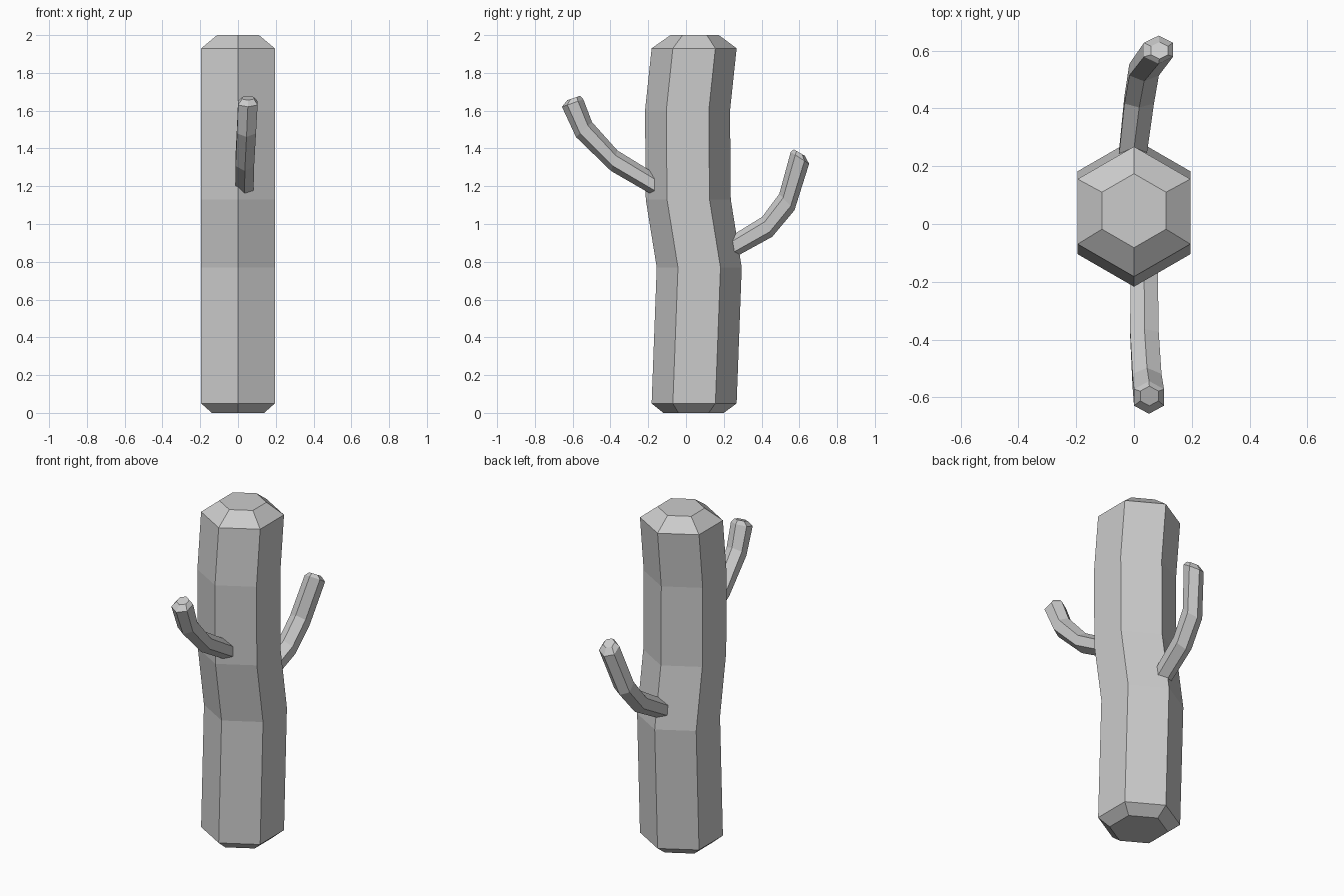
import bpy, bmesh
from math import sin, cos, pi, radians
from mathutils import Vector

if "Cube" in bpy.data.objects:
    bpy.data.objects.remove(bpy.data.objects["Cube"])

grey = bpy.data.materials.new("plain_grey")
grey.use_nodes = True
grey.diffuse_color = (0.6, 0.6, 0.6, 1)
grey.node_tree.nodes["Principled BSDF"].inputs["Base Color"].default_value = (0.6, 0.6, 0.6, 1)

SIDES = 6


def loft(name, rings, facing=1):
    """Skin hexagonal rings (x, y, z, radius, pitch); facing is the y direction of growth."""
    bm = bmesh.new()
    loops = []
    for x, y, z, radius, pitch in rings:
        p = radians(pitch)
        up = Vector((0, -facing * sin(p), cos(p)))
        side = Vector((1, 0, 0))
        centre = Vector((x, y, z))
        loops.append([bm.verts.new(centre + radius * (cos(a) * up + sin(a) * side))
                      for a in (2 * pi * i / SIDES for i in range(SIDES))])
    for low, high in zip(loops, loops[1:]):
        for i in range(SIDES):
            j = (i + 1) % SIDES
            bm.faces.new((low[i], low[j], high[j], high[i]))
    bm.faces.new(loops[0])
    bm.faces.new(loops[-1])
    bmesh.ops.recalc_face_normals(bm, faces=bm.faces)
    mesh = bpy.data.meshes.new(name)
    bm.to_mesh(mesh)
    bm.free()
    mesh.materials.append(grey)
    obj = bpy.data.objects.new(name, mesh)
    bpy.context.collection.objects.link(obj)
    return obj


# Gently swaying trunk with chamfered ends
trunk = [(0.04, 0, 0.16), (0.043, 0.05, 0.225), (0.07, 0.77, 0.225),
         (0.012, 1.13, 0.225), (0.008, 1.6, 0.225), (0.043, 1.93, 0.225),
         (0.046, 2, 0.128)]
loft("trunk", [(0, y, z, r, 90) for y, z, r in trunk])

# Upper branch curving up towards the front
loft("front_branch", [
    (0.035, -0.12, 1.18, 0.054, 12),
    (0.036, -0.38, 1.335, 0.057, 17),
    (0.045, -0.54, 1.5, 0.058, 47),
    (0.052, -0.6, 1.64, 0.06, 71),
    (0.053, -0.595, 1.667, 0.036, 71)], facing=-1)

# Lower branch curving up towards the back
loft("back_branch", [
    (-0.012, 0.18, 0.84, 0.054, 13),
    (0.018, 0.43, 0.985, 0.059, 27),
    (0.035, 0.534, 1.116, 0.059, 43),
    (0.085, 0.603, 1.35, 0.058, 57),
    (0.088, 0.6, 1.378, 0.034, 60)])
